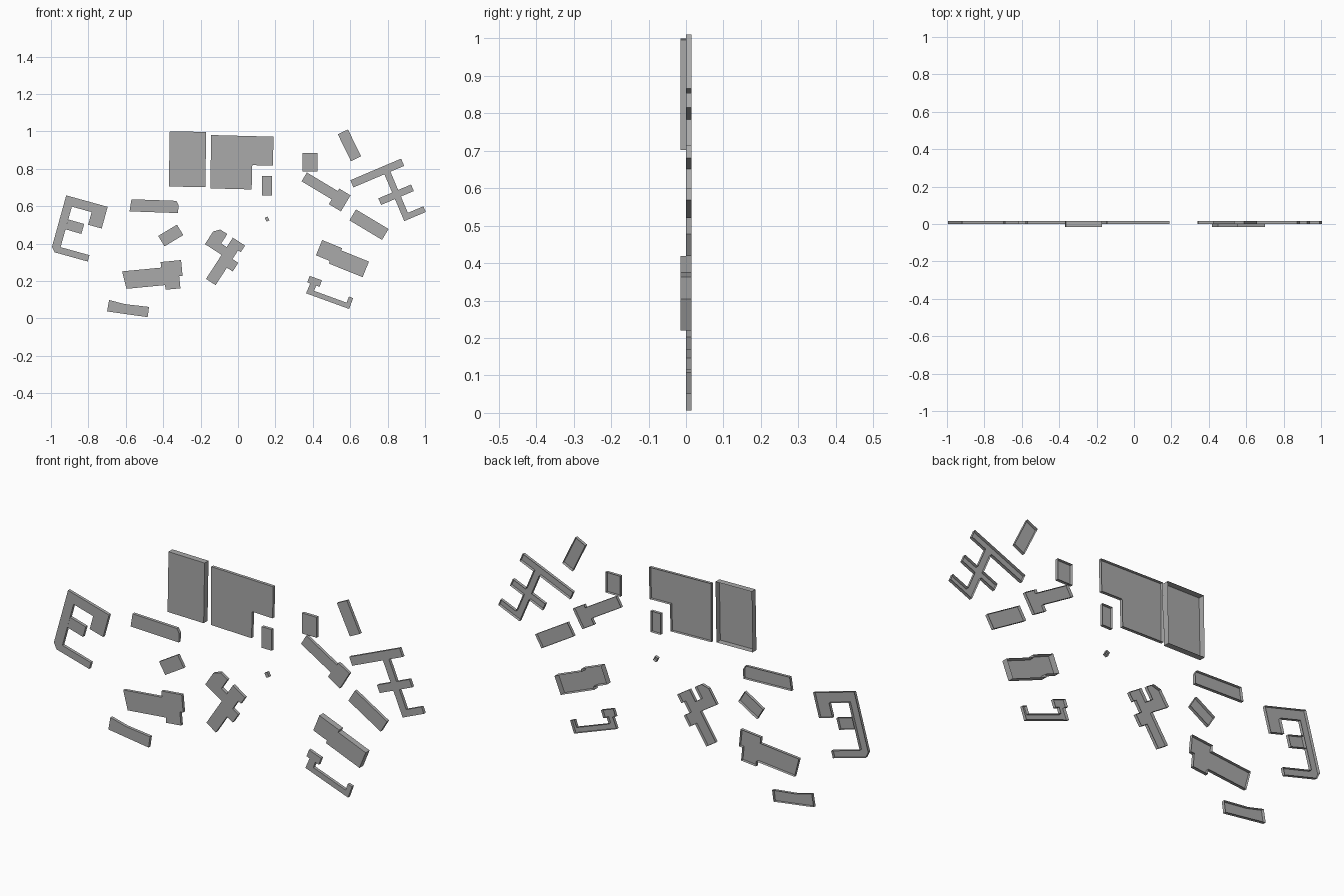
import bpy
from math import sin, cos, radians

default_cube = bpy.data.objects.get("Cube")
if default_cube:
    bpy.data.objects.remove(default_cube, do_unlink=True)

# One plain grey for every block
grey = bpy.data.materials.new("plain_grey")
grey.use_nodes = True
grey.diffuse_color = (.4, .4, .4, 1)
grey.node_tree.nodes["Principled BSDF"].inputs["Base Color"].default_value = grey.diffuse_color

BACK = .015
LOW, HIGH = .015, .03


def trace(start, angle, moves):
    """Walk an outline in a rotated frame: plain numbers alternate between
    along and across, pairs are slanted moves; the last edge closes itself."""
    c, s = cos(radians(angle)), sin(radians(angle))
    along, across = 0, 0
    points = [(0, 0)]
    horizontal = True
    for move in moves:
        if isinstance(move, tuple):
            along, across = along + move[0], across + move[1]
        elif horizontal:
            along += move
            horizontal = False
        else:
            across += move
            horizontal = True
        points.append((along, across))
    return [(start[0] + u * c - v * s, start[1] + u * s + v * c) for u, v in points]


def block(name, start, angle, moves, height=LOW):
    """Raise an outline towards the front as a shell that is open at the back."""
    outline = trace(start, angle, moves)
    count = len(outline)
    front = [(x, BACK - height, z) for x, z in outline]
    rear = [(x, BACK, z) for x, z in outline]
    faces = [list(range(count))]
    for i in range(count):
        j = (i + 1) % count
        faces.append([i, count + i, count + j, j])
    mesh = bpy.data.meshes.new(name)
    mesh.from_pydata(front + rear, [], faces)
    mesh.materials.append(grey)
    mesh.update()
    obj = bpy.data.objects.new(name, mesh)
    bpy.context.collection.objects.link(obj)
    return obj


def box(name, start, angle, width, depth, height=LOW):
    return block(name, start, angle, [width, depth, -width], height)


# Plain rectangular blocks
box("tall_top_block", (-.37, .705), -1, .195, .295, HIGH)
box("small_centre_block", (.128, .657), 0, .054, .103)
box("tiny_hut", (.153, .517), 27, .017, .023)
box("square_block", (.345, .785), 0, .08, .1)
box("upper_left_slab", (.604, .84), 26, .06, .16)
box("middle_left_slab", (.596, .524), -31, .203, .068)
box("courtyard_block", (-.922, .476), -16, .088, .055)
box("tilted_block", (-.393, .385), 31, .117, .065)

# Large top block with a missing corner
block("large_top_block", (-.147, .695), -1.5,
      [.22, .13, .11, .155, -.335])

# Long block with a wider end
block("stepped_block", (.34, .733), -31,
      [.188, -.03, .075, .1, -.07, -.015, -.193])

# Three wings joined by a spine
block("three_wing_block", (.617, .7), 23,
      [.18, -.106, -.08, -.038, .08, -.128, .125, .033, -.09, .095,
       .075, .038, -.075, .106, .08, .042, -.295])

# Deep block with a slight step
block("deep_lower_block", (.417, .337), -22,
      [.08, -.015, .195, .09, -.16, .013, -.115], HIGH)

# Thin bar with a post and a head
block("thin_bar_block", (.364, .134), -20,
      [.245, .062, -.024, -.035, -.185, .03, .02, .037, -.07, -.037, .017])

# Open courtyard ring
block("courtyard_ring", (-.98, .353), -15.5,
      [.183, .035, -.16, .225, .11, -.07, .075, .12, -.23, -.285])

# Bar with a clipped corner
block("clipped_bar", (-.58, .572), -2,
      [.26, .045, (-.012, .02), -.24])

# Long wing with a broad end
block("broad_end_block", (-.596, .158), 5.5,
      [.207, -.025, .08, .065, .018, .085, -.11, -.03, -.21])

# Lowest bar, bent along its upper edge
block("bent_bar", (-.7, .037), -8,
      [.219, .055, (-.13, -.003), (-.087, .01)])

# Cross-shaped centre block
block("cross_block", (-.171, .211), -33,
      [.061, .111, .037, .055, -.037, .055, .017, .042, -.078, -.06,
       -.035, .06, -.045, (-.026, -.03), -.08, .106])
